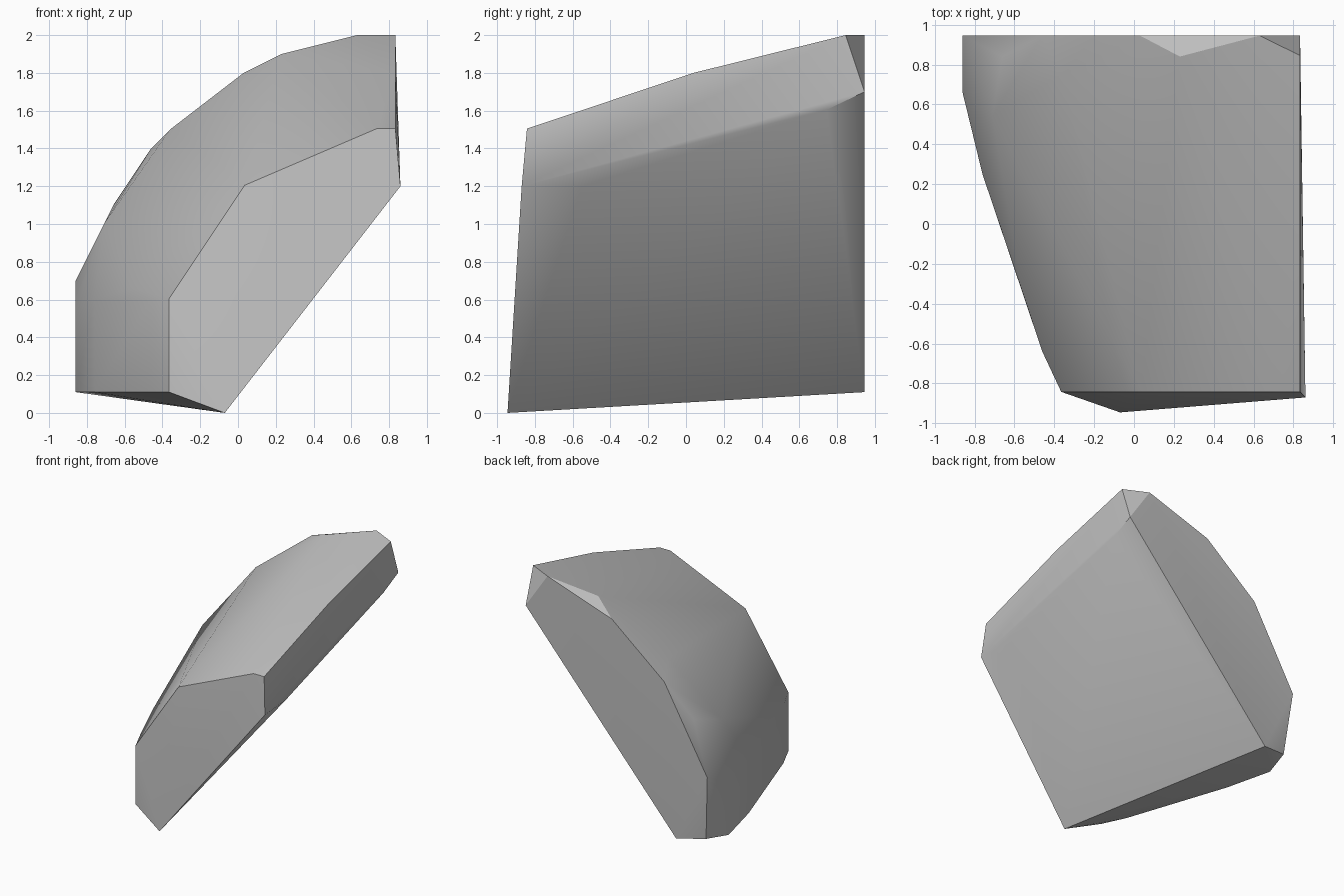
import bpy
import bmesh
import math

cube = bpy.data.objects.get("Cube")
if cube:
    bpy.data.objects.remove(cube, do_unlink=True)

# Stone colour
stone = bpy.data.materials.new("stone_grey")
stone.use_nodes = True
grey = (0.53, 0.53, 0.53, 1)
stone.diffuse_color = grey
stone.node_tree.nodes["Principled BSDF"].inputs["Base Color"].default_value = grey

FRONT, BACK, SIDE, BASE = -0.842, 0.945, 0.833, 0.11

# Flat front facet, as x and z
front = [(-0.365, BASE), (-0.365, 0.605), (0.035, 1.205), (0.735, 1.505), (SIDE, 1.505)]
# Flat back facet, as x and z
back = [(-0.57, BASE), (-0.86, 0.7), (-0.46, 1.4),
        (0.03, 1.8), (0.63, 2.0), (SIDE, 1.7)]
# Outline of the underside, as x and y
underside = [(-0.86, 0.66), (-0.76, 0.25), (-0.46, -0.64)]
# Narrow flank, as y and z
flank = [(0.04, 1.8), (0.845, 2.0), (0.745, 1.605), (-0.55, 1.2)]
# Corners of the rounded outer surface and the sloping broken face
corners = [(-0.07, -0.945, 0), (0.86, -0.87, 1.2), (-0.81, 0.89, 0.15),
           (-0.86, 0.66, 0.55), (-0.76, 0.25, 0.6), (-0.56, -0.34, 0.66),
           (-0.46, -0.64, 0.6), (-0.71, 0.54, 1.0), (-0.66, 0.84, 1.1),
           (-0.36, 0.75, 1.5), (0.23, 0.84, 1.9)]

points = ([(x, FRONT, z) for x, z in front] + [(x, BACK, z) for x, z in back]
          + [(x, y, BASE) for x, y in underside]
          + [(SIDE, y, z) for y, z in flank] + corners)

# Rock chunk wrapped around its corners
bm = bmesh.new()
for p in points:
    bm.verts.new(p)
bmesh.ops.convex_hull(bm, input=bm.verts)
loose = [v for v in bm.verts if not v.link_faces]
bmesh.ops.delete(bm, geom=loose, context='VERTS')
bmesh.ops.dissolve_limit(bm, angle_limit=math.radians(0.5),
                         verts=bm.verts, edges=bm.edges)
bmesh.ops.recalc_face_normals(bm, faces=bm.faces)
mesh = bpy.data.meshes.new("rock_chunk")
bm.to_mesh(mesh)
bm.free()
mesh.materials.append(stone)
rock = bpy.data.objects.new("rock_chunk", mesh)
bpy.context.collection.objects.link(rock)

# Soft outer surface with crisp broken edges
bpy.ops.object.select_all(action='DESELECT')
rock.select_set(True)
bpy.context.view_layer.objects.active = rock
bpy.ops.object.shade_smooth_by_angle(angle=math.radians(30))
